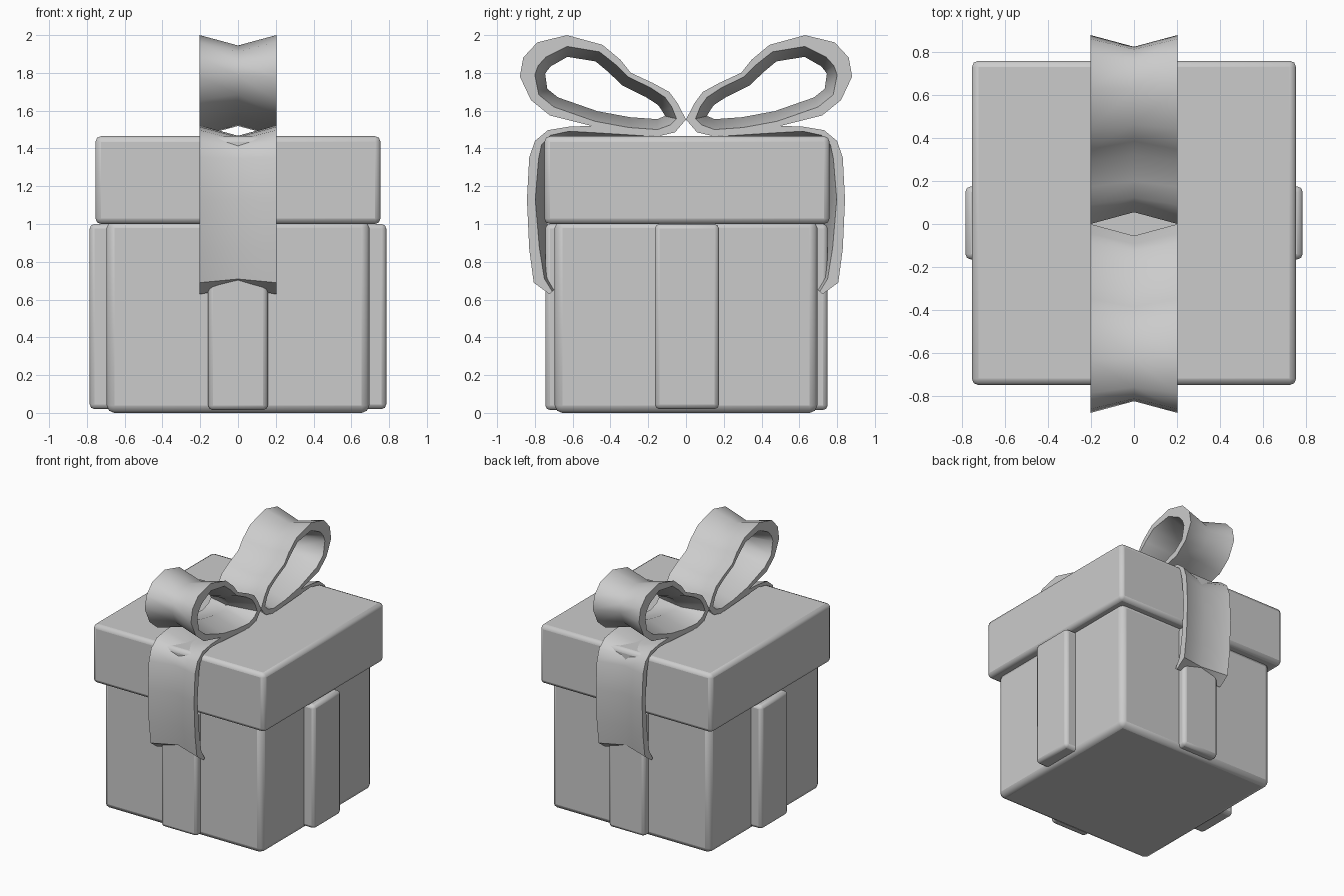
import bpy
import bmesh
from mathutils import Vector

if "Cube" in bpy.data.objects:
    bpy.data.objects.remove(bpy.data.objects["Cube"])


def smooth(ob, angle=0.6):
    bpy.ops.object.select_all(action='DESELECT')
    ob.select_set(True)
    bpy.context.view_layer.objects.active = ob
    bpy.ops.object.shade_smooth_by_angle(angle=angle)


def rounded_box(name, lo, hi, bevel):
    lo, hi = Vector(lo), Vector(hi)
    bpy.ops.mesh.primitive_cube_add(size=1, location=(lo + hi) / 2)
    ob = bpy.context.object
    ob.name = name
    ob.scale = hi - lo
    bpy.ops.object.transform_apply(location=False, rotation=False, scale=True)
    mod = ob.modifiers.new("Bevel", 'BEVEL')
    mod.width = bevel
    mod.segments = 2
    smooth(ob)
    return ob


def ribbon(name, path, closed, half_width=0.203, dip=0.055):
    """Band along a (y, z, half thickness) path, pinched inward in its middle, mirrored in y."""
    bm = bmesh.new()
    n = len(path)
    sections = []
    for i, (y, z, h) in enumerate(path):
        a = path[(i - 1) % n] if closed else path[max(i - 1, 0)]
        b = path[(i + 1) % n] if closed else path[min(i + 1, n - 1)]
        t = Vector((b[0] - a[0], b[1] - a[1])).normalized()
        nrm = Vector((-t.y, t.x))
        c = Vector((y, z))
        ring = []
        for side, xs in ((1, (-1, 0, 1)), (-1, (1, 0, -1))):
            for x in xs:
                p = c + nrm * (side * h - (dip if x == 0 else 0))
                ring.append(bm.verts.new((x * half_width, p.x, p.y)))
        sections.append(ring)
    for i in range(n if closed else n - 1):
        r, s = sections[i], sections[(i + 1) % n]
        for k in range(6):
            m = (k + 1) % 6
            bm.faces.new((r[k], r[m], s[m], s[k]))
    if not closed:
        for r in (sections[0], sections[-1]):
            bm.faces.new((r[0], r[1], r[4], r[5]))
            bm.faces.new((r[1], r[2], r[3], r[4]))
    bmesh.ops.recalc_face_normals(bm, faces=bm.faces)
    me = bpy.data.meshes.new(name)
    bm.to_mesh(me)
    bm.free()
    ob = bpy.data.objects.new(name, me)
    bpy.context.collection.objects.link(ob)
    mod = ob.modifiers.new("Mirror", 'MIRROR')
    mod.use_axis = (False, True, False)
    mod.use_mirror_merge = False
    smooth(ob, 0.7)
    return ob


# Box and lid
rounded_box("box_body", (-0.695, -0.695, 0), (0.695, 0.695, 1.02), 0.04)
rounded_box("box_lid", (-0.755, -0.75, 1.0), (0.755, 0.76, 1.465), 0.03)

# Flat bands wrapped around the body
rounded_box("side_band", (-0.785, -0.165, 0.02), (0.785, 0.175, 1.0), 0.025)
rounded_box("front_back_band", (-0.158, -0.745, 0.015), (0.158, 0.75, 1.0), 0.025)

# Bow loops
ribbon("bow_loop", [
    (0.025, 1.555, 0.025), (0.06, 1.63, 0.018), (0.10, 1.685, 0.018),
    (0.18, 1.733, 0.014), (0.30, 1.79, 0.013), (0.36, 1.857, 0.018),
    (0.45, 1.93, 0.02), (0.63, 1.97, 0.03), (0.765, 1.922, 0.045),
    (0.822, 1.86, 0.045), (0.84, 1.785, 0.04), (0.80, 1.67, 0.025),
    (0.71, 1.597, 0.025), (0.485, 1.53, 0.014), (0.305, 1.497, 0.014),
    (0.15, 1.482, 0.018), (0.07, 1.505, 0.023)], True)

# Bow tails hanging over the lid
ribbon("bow_tail", [
    (0.19, 1.475, 0.01), (0.46, 1.502, 0.02), (0.62, 1.503, 0.012),
    (0.725, 1.483, 0.015), (0.782, 1.43, 0.02), (0.805, 1.35, 0.025),
    (0.82, 1.13, 0.022), (0.803, 0.87, 0.027), (0.778, 0.70, 0.03),
    (0.715, 0.635, 0.01)], False)
